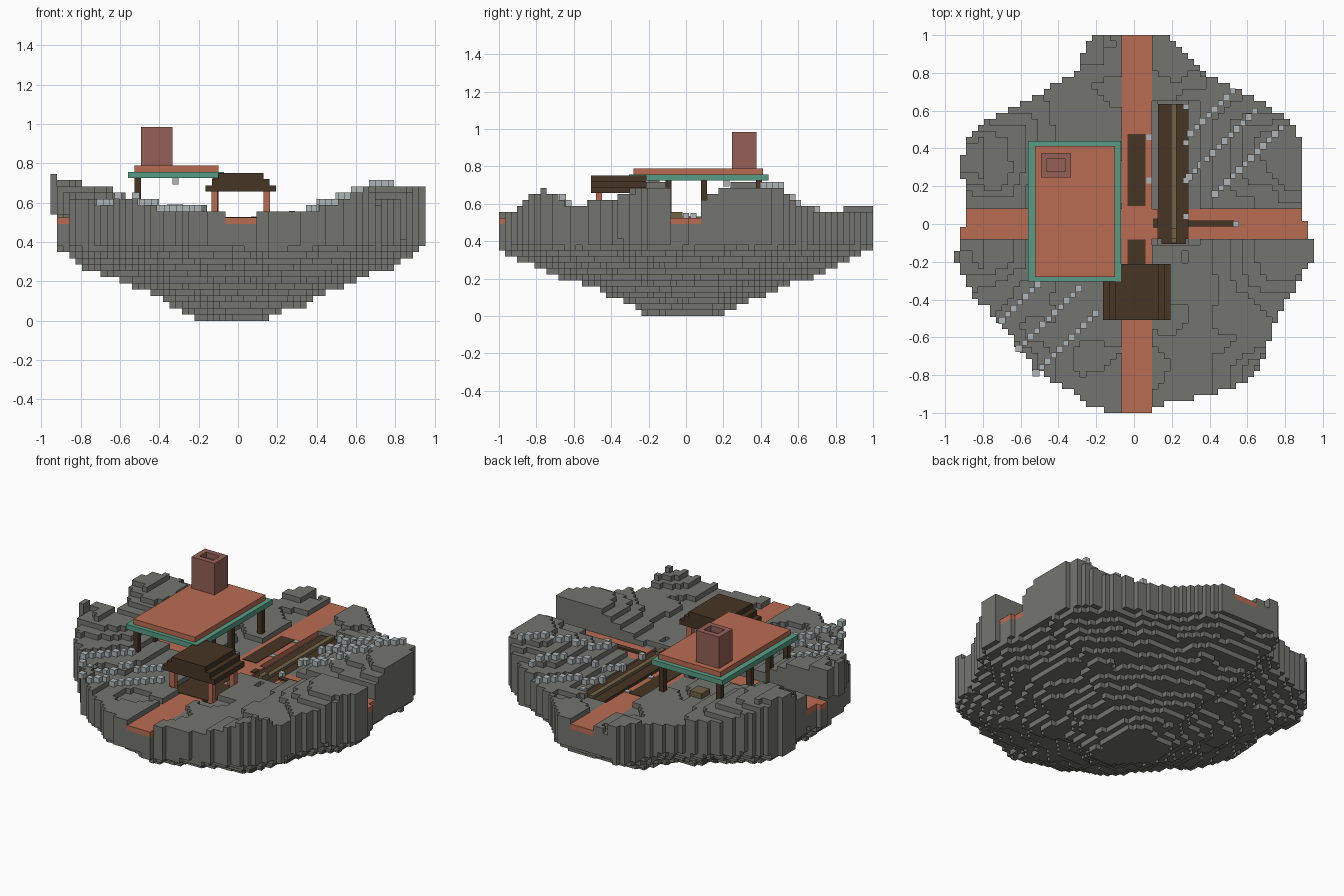
import bpy, bmesh, math
from mathutils import Vector, noise

cube = bpy.data.objects.get("Cube")
if cube:
    bpy.data.objects.remove(cube)

V = 2 / 63            # block size
PATH_TOP = 0.525
NX, NY = 60, 63


def material(name, color):
    m = bpy.data.materials.new(name)
    m.use_nodes = True
    m.diffuse_color = (*color, 1)
    m.node_tree.nodes["Principled BSDF"].inputs["Base Color"].default_value = (*color, 1)
    return m


STONE = material("grey stone", (0.175, 0.175, 0.16))
CLAY = material("orange clay", (0.49, 0.15, 0.085))
DARK = material("dark wood", (0.061, 0.036, 0.018))
TEAL = material("teal trim", (0.096, 0.335, 0.235))
BRICK = material("red brick", (0.3, 0.118, 0.094))
PALE = material("pale grey", (0.43, 0.47, 0.48))
OLIVE = material("olive wood", (0.17, 0.122, 0.061))


def finish(name, bm, mat):
    me = bpy.data.meshes.new(name)
    bm.to_mesh(me)
    bm.free()
    me.materials.append(mat)
    ob = bpy.data.objects.new(name, me)
    bpy.context.collection.objects.link(ob)
    return ob


def add_box(bm, x0, x1, y0, y1, z0, z1):
    verts = bmesh.ops.create_cube(bm, size=1)["verts"]
    for v in verts:
        v.co = Vector((x1 if v.co.x > 0 else x0, y1 if v.co.y > 0 else y0, z1 if v.co.z > 0 else z0))


def boxes(name, mat, items):
    bm = bmesh.new()
    for item in items:
        add_box(bm, *item)
    return finish(name, bm, mat)


def cell_corner(i, j):
    return (i - NX / 2) * V, (j - NY / 2) * V


def columns(name, mat, cells):
    """Blocky solid from a dictionary of cell -> (bottom, top)."""
    bm = bmesh.new()

    def quad(*pts):
        bm.faces.new([bm.verts.new(p) for p in pts])

    for (i, j), (lo, hi) in cells.items():
        x, y = cell_corner(i, j)
        c = [(x, y), (x + V, y), (x + V, y + V), (x, y + V)]
        quad(*[(*p, hi) for p in c])
        quad(*[(*p, lo) for p in reversed(c)])
        for k, (di, dj) in enumerate([(0, -1), (1, 0), (0, 1), (-1, 0)]):
            a, b = c[k], c[(k + 1) % 4]
            nlo, nhi = cells.get((i + di, j + dj), (hi, hi))
            for s, t in ((lo, min(hi, nlo)), (max(lo, nhi), hi)):
                if t - s > 1e-4:
                    quad((*a, s), (*b, s), (*b, t), (*a, t))
    bmesh.ops.remove_doubles(bm, verts=bm.verts, dist=1e-4)
    return finish(name, bm, mat)


def lerp_table(table, t, col=1):
    for a, b in zip(table, table[1:]):
        if t <= b[0]:
            f = max(0, (t - a[0]) / (b[0] - a[0]))
            return a[col] + (b[col] - a[col]) * f
    return table[-1][col]


# Island outline: y, left edge, right edge
OUTLINE = [(-1, -.13, .06), (-.95, -.25, .16), (-.9, -.3, .42), (-.83, -.44, .6), (-.75, -.54, .67),
           (-.6, -.65, .72), (-.45, -.77, .78), (-.37, -.86, .84), (-.28, -.9, .88), (-.2, -.95, .95),
           (-.1, -.92, .94), (.1, -.88, .88), (.3, -.92, .89), (.45, -.89, .89), (.55, -.77, .81),
           (.63, -.6, .7), (.72, -.45, .52), (.8, -.31, .37), (.92, -.27, .25), (1, -.2, .16)]
# How strongly the outer ground rises along y
RISE = [(-1, .7), (-.78, 1), (-.6, .3), (-.4, .45), (-.2, 1), (-.08, 1),
        (.1, .5), (.3, 1), (.45, 1), (.6, .45), (.75, .05), (1, 0)]
# Highest ground step by distance from the centre line
STEP_CAP = [(0, 1), (.22, 1.2), (.4, 2), (.5, 3), (.6, 4.6), (.7, 5.5), (.8, 6)]
# Underside height from centre to rim
BOWL = [(0, -.01), (.18, .005), (.32, .075), (.45, .145), (.6, .195), (.8, .27), (1, .385)]


def inside(x, y):
    return abs(y) < 1 and lerp_table(OUTLINE, y, 1) < x < lerp_table(OUTLINE, y, 2)


def rim(angle):
    r = 0.7
    while r < 1.1 and inside(r * math.cos(angle), r * math.sin(angle)):
        r += 0.01
    return r


RIMS = [rim(math.radians(a)) for a in range(-180, 181, 3)]


def ground(x, y):
    t = min(max((abs(x) - 0.28) / 0.5, 0), 1)
    h = 0.165 * t * lerp_table(RISE, y) + 0.035 * noise.noise(Vector((x * 5, y * 5, 3)))
    cap = int(min(lerp_table(STEP_CAP, abs(x)), 5 if x > 0 else 6))
    step = max(0, min(cap, round(h / V + 0.7)))
    if x < -0.92 and y < 0:
        step = 7
    if x < -0.16 and y > 0.83:
        step = 2
    if 0.28 < x < 0.36 and -0.1 < y < 0.66:
        step = 0
    return PATH_TOP + V * step


def underside(x, y):
    if x < -0.86 and -0.32 < y < -0.08:
        return 17 * V      # overhanging ledge
    s = math.hypot(x, y) / RIMS[int((math.degrees(math.atan2(y, x)) + 180) / 3)]
    z = lerp_table(BOWL, s) + 0.035 * noise.noise(Vector((x * 7, y * 7, 9)))
    return V * min(13, max(0, round(z / V)))


# Island and the sunken crossing paths
island, paths = {}, {}
for i in range(NX):
    for j in range(NY):
        x, y = (c + V / 2 for c in cell_corner(i, j))
        if not inside(x, y):
            continue
        top = ground(x, y)
        if 0.127 < x < 0.286 and -0.1 < y < 0.635:
            top = PATH_TOP - 2 * V
        elif 28 <= i < 33 or 29 <= j < 34:
            top = PATH_TOP - V
            paths[i, j] = (top, PATH_TOP)
        elif 0.09 < x < 0.13 and -0.1 < y < 0.635 or -0.13 < x < 0.16 and -0.48 < y < -0.24:
            top = PATH_TOP - V
        island[i, j] = (underside(x, y), top)
columns("island", STONE, island)
columns("crossing_paths", CLAY, paths)

# Diagonal rows of pale blocks
rows = []
for x, y, n in [(.3, .48, 8), (.29, .25, 12), (.43, .16, 12), (-.7, -.51, 7), (-.61, -.66, 11), (-.52, -.79, 11)]:
    for k in range(n):
        px, py = x + k * V, y + k * V
        z = ground(px, py)
        g = V * (0.48 if k % 2 else 0.58)
        rows.append((px - g, px + g, py - g, py + g, z, z + V))
boxes("pale_block_rows", PALE, rows)

# Open pavilion: posts, trim, roof, chimney
boxes("pavilion_posts", DARK, [(x, x + V, y, y + V, 0.5, 0.725)
                               for x in (-.525, -.13) for y in (-.28, -.11, .08, .375)])
boxes("pavilion_trim", TEAL, [(-.56, -.07, -.305, .44, .725, .757)])
boxes("pavilion_roof", CLAY, [(-.525, -.1, -.28, .412, .757, .789)])
boxes("chimney", BRICK, [(-.492, -.46, .245, .377, .789, .985), (-.365, -.333, .245, .377, .789, .985),
                         (-.46, -.365, .245, .277, .789, .985), (-.46, -.365, .345, .377, .789, .985),
                         (-.46, -.365, .277, .345, .789, .95)])
boxes("hanging_lamp", PALE, [(-.333, -.302, .2, .232, .693, .725)])
boxes("pavilion_bench", OLIVE, [(-.36, -.28, .28, .36, .54, .59)])

# Small hut with stepped roof
boxes("hut_posts", CLAY, [(x, x + V, y, y + V, 0.5, 0.66) for x in (-.135, .13) for y in (-.48, -.27)])
boxes("hut_roof", DARK, [(-.165 + k * V, .193 - k * V, -.508, -.212, .657 + k * V, .657 + (k + 1) * V)
                         for k in range(3)])
boxes("hut_floor", DARK, [(-.127, .159, -.476, -.238, .49, .528)])

# Long sunken beam with a centre ridge, side arm and dark path strips
boxes("long_beam", DARK, [(.127, .286, -.08, .635, .45, .515), (.145, .275, -.105, -.08, .45, .515)])
boxes("beam_ridge", OLIVE, [(.195, .225, -.1, .635, .51, .533), (.195, .225, -.08, -.02, .53, .555)])
boxes("beam_arm", DARK, [(.1, .127, -.02, .03, .52, .53), (.286, .53, -.012, .018, .52, .535)])
boxes("path_strips", DARK, [(-.035, .06, .095, .476, .52, .528), (-.035, .06, -.25, -.083, .52, .528)])
boxes("lamp_blocks", PALE, [(x - .015, x + .015, y - .015, y + .015, .49, z) for x, y, z in
                            [(.08, .46, .53), (.08, .23, .53), (.275, .62, .557), (.275, .43, .557),
                             (.275, .23, .557), (.275, .04, .55), (.54, 0, .55)]])
